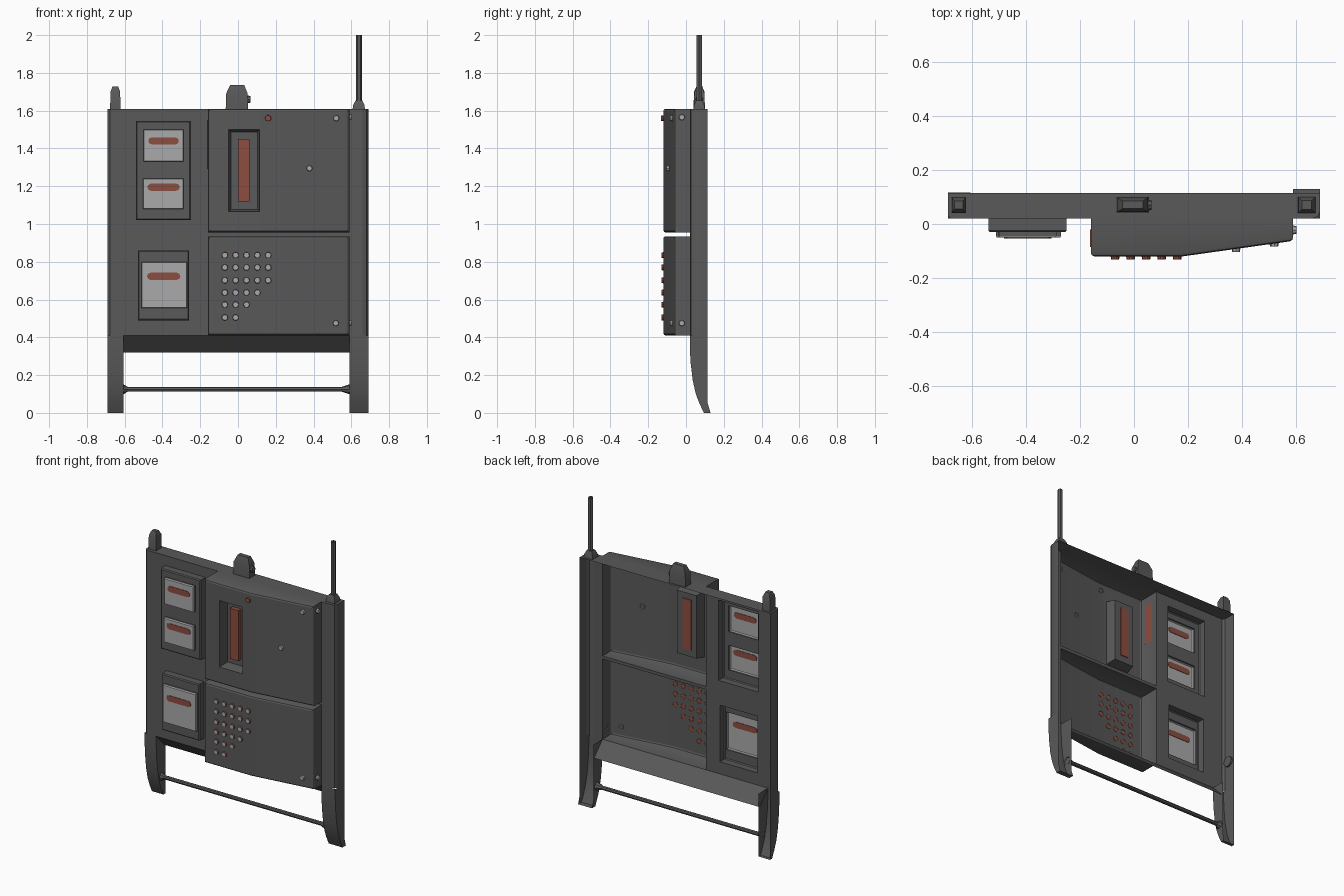
import bpy, math

if "Cube" in bpy.data.objects:
    bpy.data.objects.remove(bpy.data.objects["Cube"])

def material(name, rgb):
    m = bpy.data.materials.new(name)
    m.diffuse_color = (*rgb, 1)
    m.use_nodes = True
    m.node_tree.nodes["Principled BSDF"].inputs["Base Color"].default_value = m.diffuse_color
    return m

MATS = [material("dark_grey", (0.10, 0.10, 0.10)),
        material("light_grey", (0.40, 0.40, 0.40)),
        material("dull_red", (0.26, 0.075, 0.05))]
DARK, LIGHT, RED = 0, 1, 2

class Part:
    """Collects lofts and sheets into one mesh object."""
    def __init__(self, name):
        self.name, self.v, self.f, self.m = name, [], [], []

    def face(self, pts, mat=DARK):
        n = len(self.v)
        self.v += pts
        self.f.append(list(range(n, n + len(pts))))
        self.m.append(mat)

    def loft(self, rings, mat=DARK, closed=True, cap=True, cap_mat=None):
        n, k = len(self.v), len(rings[0])
        for r in rings:
            self.v += r
        for j in range(len(rings) - 1):
            for i in range(k if closed else k - 1):
                a, b = n + j * k, (i + 1) % k
                self.f.append([a + i, a + b, a + k + b, a + k + i])
                self.m.append(mat)
        if cap:
            self.f.append([n + (len(rings) - 1) * k + i for i in range(k)])
            self.m.append(mat if cap_mat is None else cap_mat)
        return self

    def sheet(self, x0, x1, z0, z1, yf, holes=(), xcuts=()):
        """Front-facing sheet y = yf(x) with rectangular holes."""
        xs = sorted({x0, x1, *xcuts, *[h[0] for h in holes], *[h[1] for h in holes]})
        zs = sorted({z0, z1, *[h[2] for h in holes], *[h[3] for h in holes]})
        n, w = len(self.v), len(xs)
        self.v += [(x, yf(x), z) for z in zs for x in xs]
        for j in range(len(zs) - 1):
            for i in range(w - 1):
                cx, cz = (xs[i] + xs[i + 1]) / 2, (zs[j] + zs[j + 1]) / 2
                if any(h[0] < cx < h[1] and h[2] < cz < h[3] for h in holes):
                    continue
                a = n + j * w + i
                self.f.append([a, a + 1, a + w + 1, a + w])
                self.m.append(DARK)

    def done(self):
        me = bpy.data.meshes.new(self.name)
        me.from_pydata(self.v, [], self.f)
        for m in MATS:
            me.materials.append(m)
        for p, i in zip(me.polygons, self.m):
            p.material_index = i
        ob = bpy.data.objects.new(self.name, me)
        bpy.context.collection.objects.link(ob)
        return ob

def rect(r, y, d=0.0):            # upright rectangle, inset by d
    x0, x1, z0, z1 = r[0] + d, r[1] - d, r[2] + d, r[3] - d
    return [(x0, y, z0), (x1, y, z0), (x1, y, z1), (x0, y, z1)]

def flat(x0, x1, y0, y1, z):      # level rectangle
    return [(x0, y1, z), (x0, y0, z), (x1, y0, z), (x1, y1, z)]

def circle(c, r, axis, n=10):     # ring facing -y or +x
    a = [2 * math.pi * i / n for i in range(n)]
    if axis == 'y':
        return [(c[0] + r * math.cos(t), c[1], c[2] + r * math.sin(t)) for t in a]
    return [(c[0], c[1] + r * math.cos(t), c[2] + r * math.sin(t)) for t in a]

def pill(part, x0, x1, z, r, y):  # painted lozenge seen from both sides
    pts = []
    for cx, s in ((x1 - r, -90), (x0 + r, 90)):
        for i in range(5):
            t = math.radians(s + 45 * i)
            pts.append((cx + r * math.cos(t), z + r * math.sin(t)))
    front = [(a, y - 0.003, b) for a, b in pts]
    back = [(a, y + 0.003, b) for a, b in pts]
    part.loft([back, front], RED)
    part.face(back[::-1], RED)

# main panel, open at the back
UP_FRAME, LOW_FRAME = (-0.54, -0.25, 1.02, 1.545), (-0.53, -0.26, 0.49, 0.86)
UP_BOX, LOW_BOX = (-0.16, 0.59, 0.955, 1.61), (-0.16, 0.59, 0.41, 0.935)
body = Part("back_panel")
body.sheet(-0.678, 0.66, 0.41, 1.61, lambda x: 0.02, (UP_FRAME, LOW_FRAME, UP_BOX, LOW_BOX))
left = [(-0.69, 0.115), (-0.69, 0.032), (-0.678, 0.02)]
right = [(0.66, 0.02), (0.68, 0.027), (0.69, 0.045), (0.69, 0.115)]
for sec in (left, right):
    body.loft([[(x, y, z) for x, y in sec] for z in (0.41, 1.61)], closed=False, cap=False)
body.face([(x, y, 1.61) for x, y in left + right])
body.face([(-0.61, 0.108, 0.32), (0.59, 0.108, 0.32), (0.59, 0.02, 0.41), (-0.61, 0.02, 0.41)])
body.loft([circle((-0.69, 0.068, 0.6), 0.035, 'x'), circle((-0.678, 0.068, 0.6), 0.035, 'x')])
body.done()

# gauge frames with windows
def gauge_frame(name, frame, windows):
    p = Part(name)
    p.loft([rect(frame, 0.02), rect(frame, -0.024), rect(frame, -0.03, 0.006)], cap=False)
    p.sheet(frame[0] + 0.006, frame[1] - 0.006, frame[2] + 0.006, frame[3] - 0.006,
            lambda x: -0.03, [w[:4] for w in windows])
    for w in windows:
        p.loft([rect(w, -0.03), rect(w, -0.044)], cap=False)
        p.loft([rect(w, -0.044), rect(w, -0.05, 0.003)], LIGHT)
        pill(p, w[5], w[6], w[4], 0.019, -0.05)
    p.done()

gauge_frame("upper_gauges", UP_FRAME, [(-0.50, -0.288, 1.33, 1.50, 1.44, -0.475, -0.313),
                                       (-0.503, -0.288, 1.08, 1.24, 1.195, -0.48, -0.308)])
gauge_frame("lower_gauge", LOW_FRAME, [(-0.512, -0.27, 0.555, 0.80, 0.723, -0.482, -0.305)])

# two bulging covers with a front that slopes away to the right
BEND = 0.18
def front(x):
    return -0.12 + max(0, x - BEND) * 0.14

def cover(name, r, holes=()):
    def ring(d, yf):
        x0, x1, z0, z1 = r[0] + d, r[1] - d, r[2] + d, r[3] - d
        return [(x, yf(x), z) for x, z in ((x0, z0), (BEND, z0), (x1, z0),
                                           (x1, z1), (BEND, z1), (x0, z1))]
    p = Part(name)
    p.loft([ring(0, lambda x: 0.02), ring(0, lambda x: front(x) + 0.012),
            ring(0.004, lambda x: front(x) + 0.004), ring(0.012, front)], cap=False)
    p.sheet(r[0] + 0.012, r[1] - 0.012, r[2] + 0.012, r[3] - 0.012, front, holes, (BEND,))
    return p

SLOT = (-0.05, 0.115, 1.065, 1.50)
top = cover("upper_cover", UP_BOX, [SLOT])
top.loft([rect(SLOT, -0.12), rect(SLOT, -0.055, 0.012)])
top.done()
cover("lower_cover", LOW_BOX).done()

# red meter bar in the slot and strip on the side wall
BAR = (0.0, 0.062, 1.12, 1.45)
bar = Part("meter_bar")
bar.loft([rect(BAR, -0.05), rect(BAR, -0.085)], RED)
bar.face(rect(BAR, -0.05)[::-1], RED)
bar.done()
strip = Part("side_strip")
strip.loft([flat(-0.163, -0.157, -0.085, -0.02, z) for z in (1.29, 1.55)], RED)
strip.done()

# grid of studs, rows shortening downwards
studs = Part("studs")
for z, n in zip((0.835, 0.77, 0.702, 0.637, 0.573, 0.505), (5, 5, 5, 4, 3, 2)):
    for i in range(n):
        x = -0.07 + 0.0575 * i
        a, b = circle((x, -0.117, z), 0.017, 'y'), circle((x, -0.131, z), 0.015, 'y')
        studs.loft([a, b], RED, cap_mat=LIGHT)
        studs.face(circle((x, -0.1185, z), 0.017, 'y')[::-1], RED)
studs.done()

# red lamp and pale screws
lamp = Part("red_lamp")
lamp.loft([circle((0.16, -0.117, 1.56), 0.017, 'y'), circle((0.16, -0.132, 1.56), 0.015, 'y')], RED)
lamp.done()
screws = Part("screws")
for x, z in ((0.52, 1.56), (0.378, 1.295), (0.518, 0.475)):
    y = front(x)
    screws.loft([circle((x, y + 0.004, z), 0.017, 'y', 8), circle((x, y - 0.011, z), 0.014, 'y', 8)], LIGHT)
for z in (1.565, 0.475):
    screws.loft([circle((0.588, -0.022, z), 0.017, 'x', 8), circle((0.602, -0.022, z), 0.014, 'x', 8)], LIGHT)
screws.done()

# legs: channels open at the back, curving backwards to the foot
LEG = [(0.0, 0.095), (0.05, 0.071), (0.1, 0.052), (0.17, 0.036), (0.26, 0.025), (0.34, 0.02), (0.41, 0.02)]
for name, x0, x1, kick in (("left_leg", -0.69, -0.606, 0.117), ("right_leg", 0.59, 0.69, 0.13)):
    leg = Part(name)
    leg.loft([flat(x0, x1, y, kick if z == 0 else 0.115, z) for z, y in LEG], closed=False, cap=False)
    leg.face(flat(x0, x1, 0.095, kick, 0)[::-1])
    leg.done()

# cross rod with flared ends
rod = Part("cross_rod")
rod.loft([circle((x, 0.078, 0.125), r, 'x', 8) for x, r in
          ((-0.607, 0.027), (-0.585, 0.013), (0.55, 0.013), (0.592, 0.027))], cap=False)
rod.done()

# fittings on the top edge
def tower(name, rings, cap=True):
    p = Part(name)
    p.loft([flat(*r) for r in rings], cap=cap)
    return p

tower("left_post", [(-0.677, -0.622, 0.04, 0.1, 1.61), (-0.675, -0.624, 0.042, 0.098, 1.70),
                    (-0.665, -0.634, 0.055, 0.085, 1.727)]).done()
knob = tower("centre_knob", [(-0.065, 0.053, 0.042, 0.1, 1.61), (-0.063, 0.051, 0.044, 0.098, 1.69),
                             (-0.042, 0.033, 0.057, 0.085, 1.735)])
knob.loft([circle((0.05, 0.07, 1.66), 0.02, 'x', 8), circle((0.065, 0.07, 1.66), 0.018, 'x', 8)])
knob.done()
tower("antenna_base", [(0.607, 0.672, 0.04, 0.1, 1.61), (0.61, 0.669, 0.043, 0.097, 1.63),
                       (0.622, 0.658, 0.053, 0.087, 1.655)]).done()
pole = Part("antenna")
pole.loft([[(0.641 + 0.016 * math.cos(i * math.pi / 3), 0.07 + 0.016 * math.sin(i * math.pi / 3), z)
            for i in range(6)] for z in (1.65, 2.0)], cap=False)
pole.done()

# shading
obs = list(bpy.context.collection.objects)
for o in obs:
    o.select_set(True)
bpy.context.view_layer.objects.active = obs[0]
bpy.ops.object.shade_smooth_by_angle(angle=math.radians(30))
